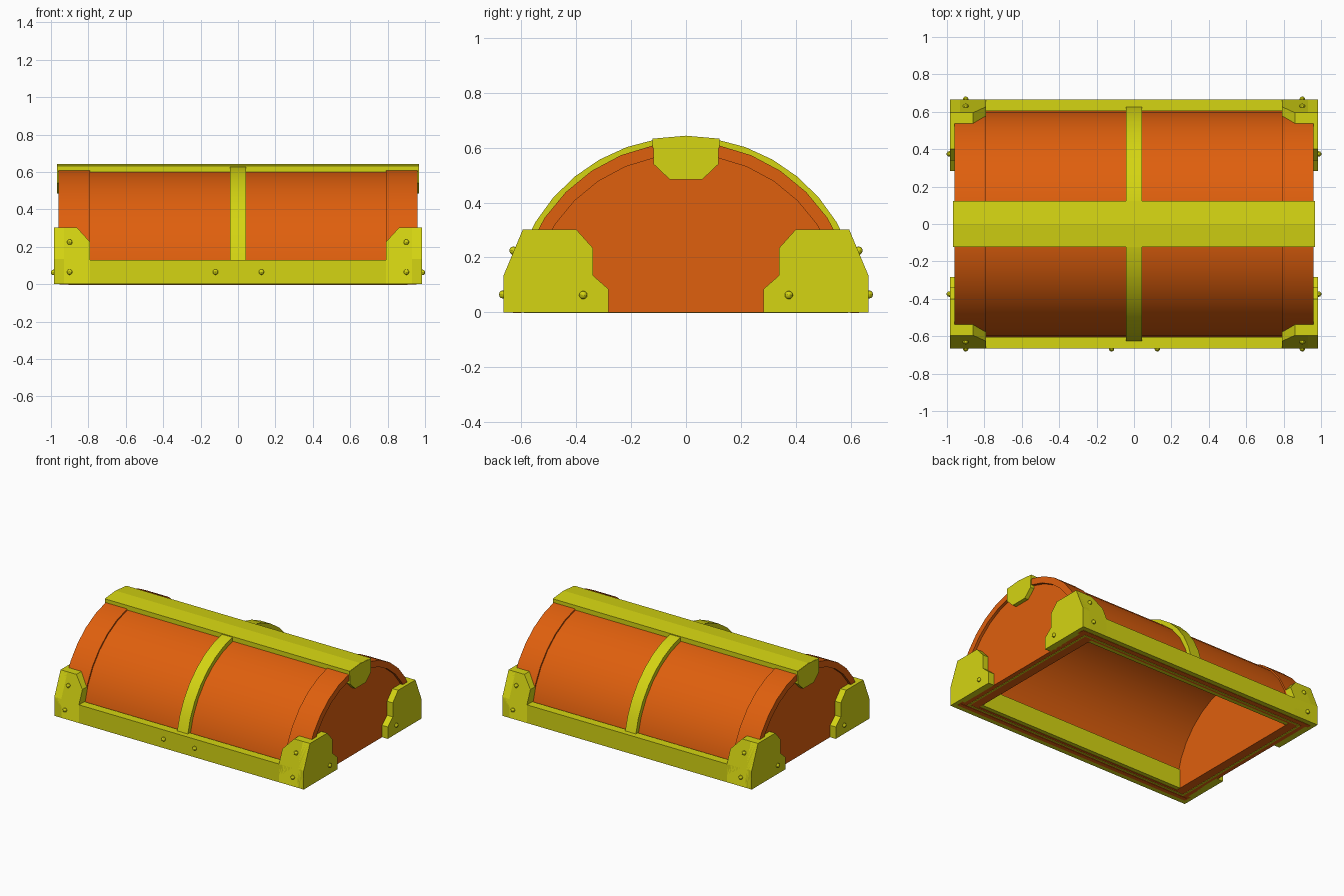
import bpy, bmesh, math

if "Cube" in bpy.data.objects:
    bpy.data.objects.remove(bpy.data.objects["Cube"])

def material(name, rgb):
    m = bpy.data.materials.new(name)
    m.diffuse_color = (*rgb, 1)
    m.use_nodes = True
    m.node_tree.nodes["Principled BSDF"].inputs["Base Color"].default_value = m.diffuse_color
    return m

ORANGE = material("orange wood", (0.74, 0.115, 0.004))
YELLOW = material("yellow metal", (0.66, 0.66, 0.006))

def finish(name, bm, mat, smooth=False):
    bmesh.ops.recalc_face_normals(bm, faces=bm.faces)
    me = bpy.data.meshes.new(name)
    bm.to_mesh(me)
    bm.free()
    me.materials.append(mat)
    ob = bpy.data.objects.new(name, me)
    bpy.context.collection.objects.link(ob)
    if smooth:
        bpy.ops.object.select_all(action='DESELECT')
        ob.select_set(True)
        bpy.context.view_layer.objects.active = ob
        bpy.ops.object.shade_smooth_by_angle(angle=math.radians(30))
    return ob

def loft(name, ring_a, ring_b, mat, smooth=False):
    """Closed solid between two matching outlines."""
    bm = bmesh.new()
    a = [bm.verts.new(p) for p in ring_a]
    b = [bm.verts.new(p) for p in ring_b]
    bm.faces.new(a)
    bm.faces.new(b)
    n = len(a)
    for i in range(n):
        j = (i + 1) % n
        bm.faces.new((a[i], a[j], b[j], b[i]))
    return finish(name, bm, mat, smooth)

def prism_x(name, yz, x0, x1, mat, smooth=False):
    return loft(name, [(x0, y, z) for y, z in yz], [(x1, y, z) for y, z in yz], mat, smooth)

def box(name, x0, x1, y0, y1, z0, z1, mat):
    return prism_x(name, [(y0, z0), (y1, z0), (y1, z1), (y0, z1)], x0, x1, mat)

def arc(r, start=0.0, n=16):
    """Half circle in the y-z plane, starting at a given angle above the floor."""
    return [(r * math.cos(t), r * math.sin(t))
            for t in (start + (math.pi - 2 * start) * i / n for i in range(n + 1))]

def arch(name, r_out, r_in, x0, x1, mat, start=0.0):
    """Arched band, built in quads so the ends stay clean."""
    bm = bmesh.new()
    rows = [[bm.verts.new((x, y, z)) for y, z in arc(r, start)]
            for x, r in ((x0, r_out), (x1, r_out), (x1, r_in), (x0, r_in))]
    for k in range(4):
        p, q = rows[k], rows[(k + 1) % 4]
        for i in range(16):
            bm.faces.new((p[i], p[i + 1], q[i + 1], q[i]))
    for i in (0, 16):
        bm.faces.new([r[i] for r in rows])
    return finish(name, bm, mat, True)

def rivet(x, y, z):
    bm = bmesh.new()
    bmesh.ops.create_uvsphere(bm, u_segments=10, v_segments=6, radius=0.015)
    bmesh.ops.translate(bm, verts=bm.verts, vec=(x, y, z))
    finish("rivet", bm, YELLOW, True)

# Hollow barrel lid
arch("barrel_shell", 0.61, 0.56, -0.83, 0.83, ORANGE)

# Centre band over the barrel
arch("centre_band", 0.64, 0.60, -0.042, 0.042, YELLOW, start=math.asin(0.125 / 0.64))

# Ridge strap along the top
ridge = [(-0.122, 0.60), (-0.122, 0.633), (0, 0.644), (0.122, 0.633), (0.122, 0.60), (0, 0.60)]
prism_x("ridge_strap", ridge, -0.967, 0.967, YELLOW)

end_tab = [(-0.118, 0.632), (0, 0.643), (0.118, 0.632), (0.118, 0.54),
           (0.06, 0.485), (-0.06, 0.485), (-0.118, 0.54)]
bracket_end = [(0.665, 0), (0.665, 0.135), (0.595, 0.302), (0.40, 0.302),
               (0.34, 0.235), (0.34, 0.135), (0.283, 0.085), (0.283, 0)]
# Side face of the bracket as (x, z); its outer skin leans in above z = 0.135
bracket_side = [(0.985, 0), (0.985, 0.135), (0.985, 0.302), (0.86, 0.302),
                (0.79, 0.225), (0.79, 0.135), (0.79, 0)]

def skin_y(z):
    return 0.665 - max(0, z - 0.135) * 0.07 / 0.167

for sx in (-1, 1):
    # Raised end hoop, recessed end wall and ridge end tab
    arch("end_hoop", 0.62, 0.575, sx * 0.79, sx * 0.96, ORANGE)
    prism_x("end_wall", arc(0.60), sx * 0.83, sx * 0.94, ORANGE)
    prism_x("ridge_end_tab", end_tab, sx * 0.93, sx * 0.969, YELLOW)
    # Thin trim line under the end
    box("end_trim", sx * 0.895, sx * 0.907, -0.59, 0.59, -0.003, 0.004, YELLOW)
    for sy in (-1, 1):
        # Corner bracket: end plate and side plate
        prism_x("corner_end_plate", [(sy * y, z) for y, z in bracket_end],
                sx * 0.93, sx * 0.985, YELLOW)
        loft("corner_side_plate",
             [(sx * x, sy * skin_y(z), z) for x, z in bracket_side],
             [(sx * x, sy * math.sqrt(0.36 - z * z), z) for x, z in bracket_side], YELLOW)
        # Corner rivets
        rivet(sx * 0.9, sy * 0.667, 0.065)
        rivet(sx * 0.9, sy * (skin_y(0.225) + 0.002), 0.225)
        rivet(sx * 0.987, sy * 0.375, 0.063)

for sy in (-1, 1):
    # Long rail outside, liner board inside, trim line below
    box("long_rail", -0.985, 0.985, sy * 0.605, sy * 0.665, 0, 0.13, YELLOW)
    box("rail_underside", -0.955, 0.955, sy * 0.60, sy * 0.63, -0.002, 0.05, ORANGE)
    box("inner_liner", -0.83, 0.83, sy * 0.53, sy * 0.562, 0.002, 0.14, YELLOW)
    box("long_trim", -0.907, 0.907, sy * 0.578, sy * 0.59, -0.003, 0.004, YELLOW)

# Front latch rivets
for x in (-0.12, 0.125):
    rivet(x, -0.667, 0.065)
